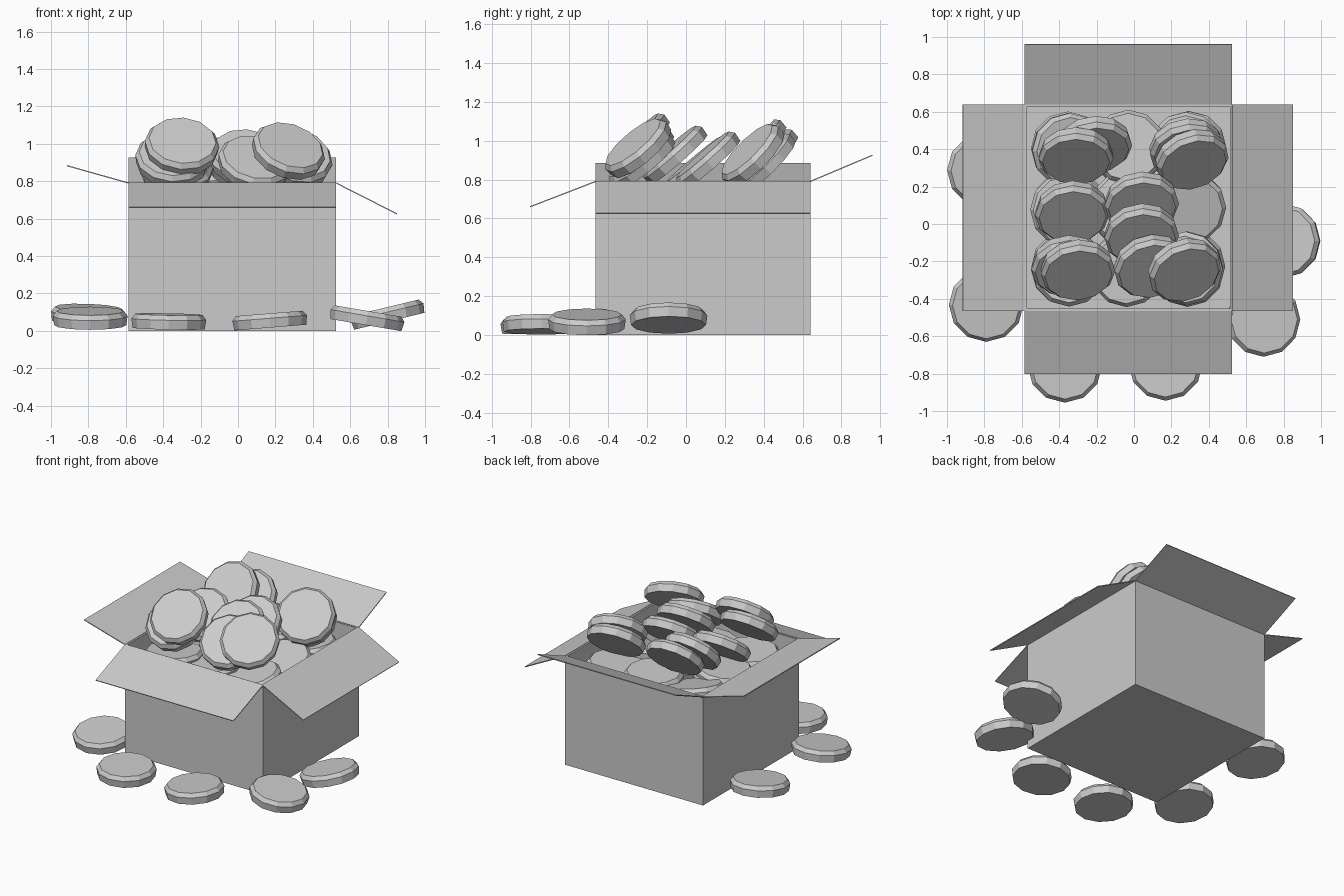
import bpy, bmesh, math, random
from mathutils import Vector

if "Cube" in bpy.data.objects:
    bpy.data.objects.remove(bpy.data.objects["Cube"])

random.seed(4)
grey = bpy.data.materials.new("plain_grey")
grey.diffuse_color = (0.6, 0.6, 0.6, 1)
grey.use_nodes = True
grey.node_tree.nodes["Principled BSDF"].inputs["Base Color"].default_value = grey.diffuse_color

X0, X1, Y0, Y1, H, T = -0.585, 0.525, -0.465, 0.64, 0.79, 0.012


def add_object(name, mesh, loc=(0, 0, 0)):
    ob = bpy.data.objects.new(name, mesh)
    ob.location = loc
    bpy.context.collection.objects.link(ob)
    return ob


def mesh_from(name, bm):
    bmesh.ops.recalc_face_normals(bm, faces=bm.faces)
    me = bpy.data.meshes.new(name)
    bm.to_mesh(me)
    bm.free()
    me.materials.append(grey)
    return me


# Open carton: outer shell and inner shell joined by a rim
bm = bmesh.new()
rings = []
for inset, z in ((0, 0), (0, H), (T, H), (T, T)):
    a, b, c, d = X0 + inset, X1 - inset, Y0 + inset, Y1 - inset
    rings.append([bm.verts.new((x, y, z)) for x, y in ((a, c), (b, c), (b, d), (a, d))])
for lo, hi in zip(rings, rings[1:]):
    for i in range(4):
        j = (i + 1) % 4
        bm.faces.new((lo[i], lo[j], hi[j], hi[i]))
bm.faces.new(rings[0])
bm.faces.new(rings[-1])
add_object("carton", mesh_from("carton", bm))


# Four flaps: hinge line plus outward offset, extruded to card thickness
def flap(name, p, q, offset):
    p, q, off = Vector((*p, H)), Vector((*q, H)), Vector(offset)
    n = (q - p).cross(off).normalized() * 0.003
    bm = bmesh.new()
    quad = (p, q, q + off, p + off)
    lo = [bm.verts.new(v - n) for v in quad]
    hi = [bm.verts.new(v + n) for v in quad]
    bm.faces.new(lo)
    bm.faces.new(hi)
    for i in range(4):
        j = (i + 1) % 4
        bm.faces.new((lo[i], lo[j], hi[j], hi[i]))
    add_object(name, mesh_from(name, bm))


flap("left_flap", (X0, Y0), (X0, Y1), (-0.33, 0, 0.093))
flap("right_flap", (X1, Y0), (X1, Y1), (0.325, 0, -0.165))
flap("front_flap", (X0, Y0), (X1, Y0), (0, -0.337, -0.13))
flap("back_flap", (X0, Y1), (X1, Y1), (0, 0.32, 0.135))

# Disc: twelve-sided, chamfered on the upper edge
bm = bmesh.new()
SIDES = 12
rings = [[bm.verts.new((r * math.cos(math.tau * i / SIDES), r * math.sin(math.tau * i / SIDES), z))
          for i in range(SIDES)]
         for r, z in ((0.193, -0.038), (0.2, 0.012), (0.18, 0.038))]
for lo, hi in zip(rings, rings[1:]):
    for i in range(SIDES):
        j = (i + 1) % SIDES
        bm.faces.new((lo[i], lo[j], hi[j], hi[i]))
bm.faces.new(rings[0])
bm.faces.new(rings[-1])
disc_mesh = mesh_from("disc", bm)


def disc(name, loc, normal):
    ob = add_object(name, disc_mesh, loc)
    ob.rotation_mode = 'QUATERNION'
    spin = Vector((0, 0, 1)).rotation_difference(Vector(normal).normalized())
    ob.rotation_quaternion = spin


# Discs lying on the ground around the carton: position, facing
ground = [
    ((-0.79, -0.43, 0.068), (0.0, -0.13, 1)),
    ((-0.37, -0.755, 0.05), (0.02, -0.03, 1)),
    ((0.17, -0.745, 0.055), (-0.08, 0, 1)),
    ((0.69, -0.51, 0.068), (0.17, 0, 1)),
    ((0.80, -0.09, 0.088), (-0.24, 0, 1)),
    ((-0.80, 0.29, 0.085), (0.04, -0.12, 1)),
]
for i, (loc, n) in enumerate(ground):
    disc(f"ground_disc_{i + 1}", loc, n)

# Discs heaped above the rim, leaning toward the front
heap = [
    ((-0.30, -0.25, 0.99), (0.08, -0.68, 0.73)),
    ((-0.35, -0.23, 0.92), (0.05, -0.66, 0.75)),
    ((0.27, -0.25, 0.965), (0.28, -0.62, 0.74)),
    ((0.09, -0.23, 0.90), (0.18, -0.62, 0.76)),
    ((0.04, -0.06, 0.93), (0.08, -0.66, 0.75)),
    ((0.04, 0.11, 0.90), (0.08, -0.66, 0.75)),
    ((-0.33, 0.06, 0.875), (0.05, -0.64, 0.76)),
    ((-0.31, 0.36, 0.95), (0.0, -0.74, 0.67)),
    ((-0.21, 0.42, 0.90), (0.08, -0.74, 0.67)),
    ((0.31, 0.34, 0.93), (0.26, -0.68, 0.68)),
    ((0.28, 0.40, 0.885), (0.15, -0.70, 0.70)),
]
for i, (loc, n) in enumerate(heap):
    disc(f"heap_disc_{i + 1}", loc, n)

# Flatter layers filling the carton beneath the heap
for layer, z in enumerate((0.52, 0.62, 0.71)):
    for i in range(3):
        for j in range(3):
            x = -0.345 + 0.315 * i + random.uniform(-0.01, 0.01)
            y = -0.235 + 0.32 * j + random.uniform(-0.01, 0.01)
            tilt = (random.uniform(-0.2, 0.2), random.uniform(-0.3, 0.05), 1)
            disc(f"inner_disc_{layer}_{i}_{j}", (x, y, z + random.uniform(-0.03, 0.03)), tilt)
